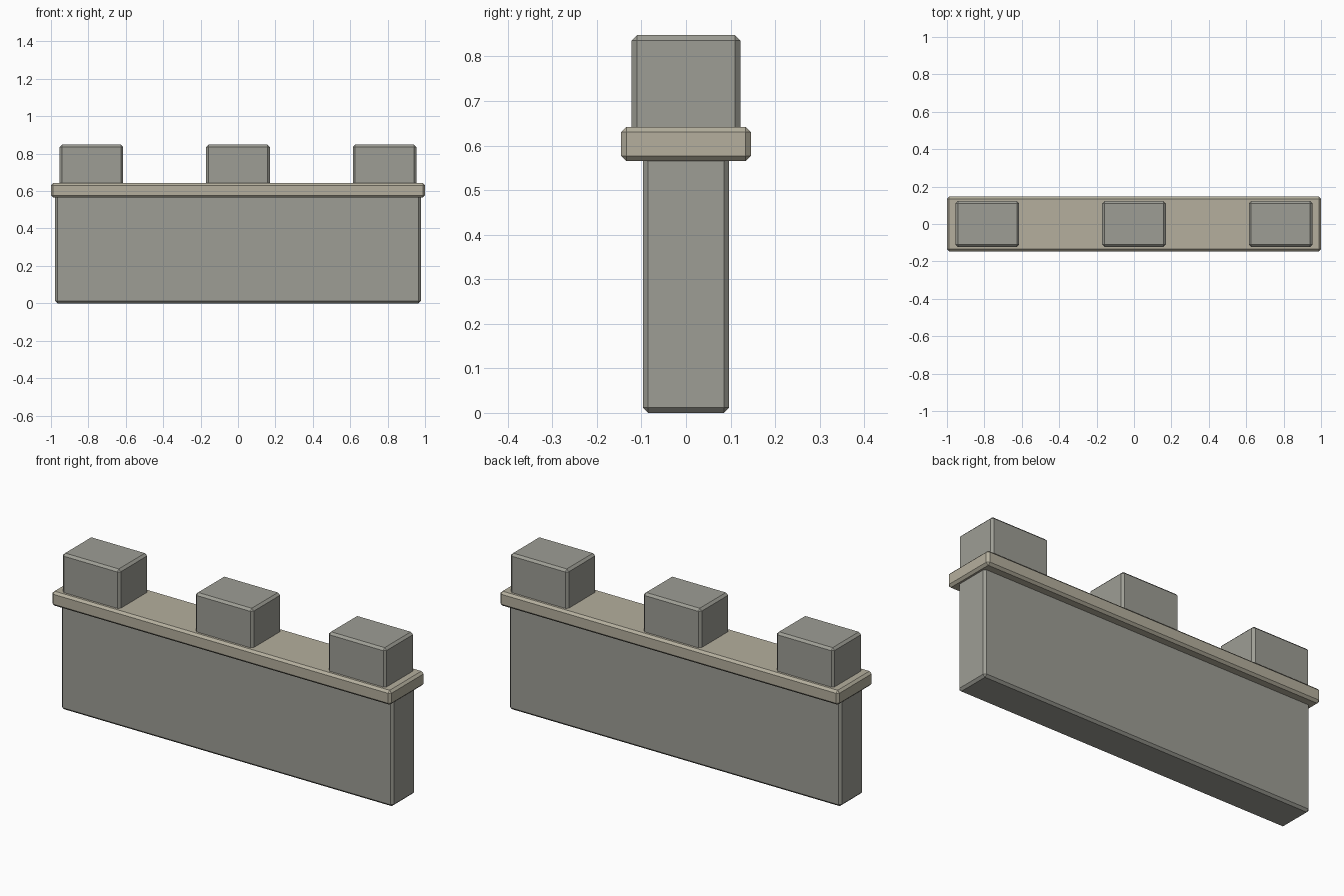
import bpy

if "Cube" in bpy.data.objects:
    bpy.data.objects.remove(bpy.data.objects["Cube"])


def material(name, color):
    m = bpy.data.materials.new(name)
    m.diffuse_color = (*color, 1)
    m.use_nodes = True
    m.node_tree.nodes["Principled BSDF"].inputs["Base Color"].default_value = m.diffuse_color
    return m


stone = material("stone", (0.34, 0.34, 0.30))
cap_stone = material("cap_stone", (0.46, 0.43, 0.34))


def block(name, x, half_x, half_y, z0, z1, mat):
    """Box with a single-segment chamfer on every edge."""
    bpy.ops.mesh.primitive_cube_add(size=2, location=(x, 0, (z0 + z1) / 2))
    ob = bpy.context.object
    ob.name = name
    ob.scale = (half_x, half_y, (z1 - z0) / 2)
    bpy.ops.object.transform_apply(location=False, rotation=False, scale=True)
    bevel = ob.modifiers.new("chamfer", 'BEVEL')
    bevel.width = 0.012
    bevel.segments = 1
    ob.data.materials.append(mat)
    return ob


# Wall slab, its top chamfer tucked into the coping
block("wall", 0, 0.978, 0.097, 0, 0.58, stone)

# Overhanging coping course
block("coping", 0, 1.0, 0.146, 0.565, 0.642, cap_stone)

# Three merlons, bottoms sunk into the coping
for i in range(3):
    block(f"merlon_{i + 1}", (i - 1) * 0.784, 0.17, 0.122, 0.63, 0.848, stone)
